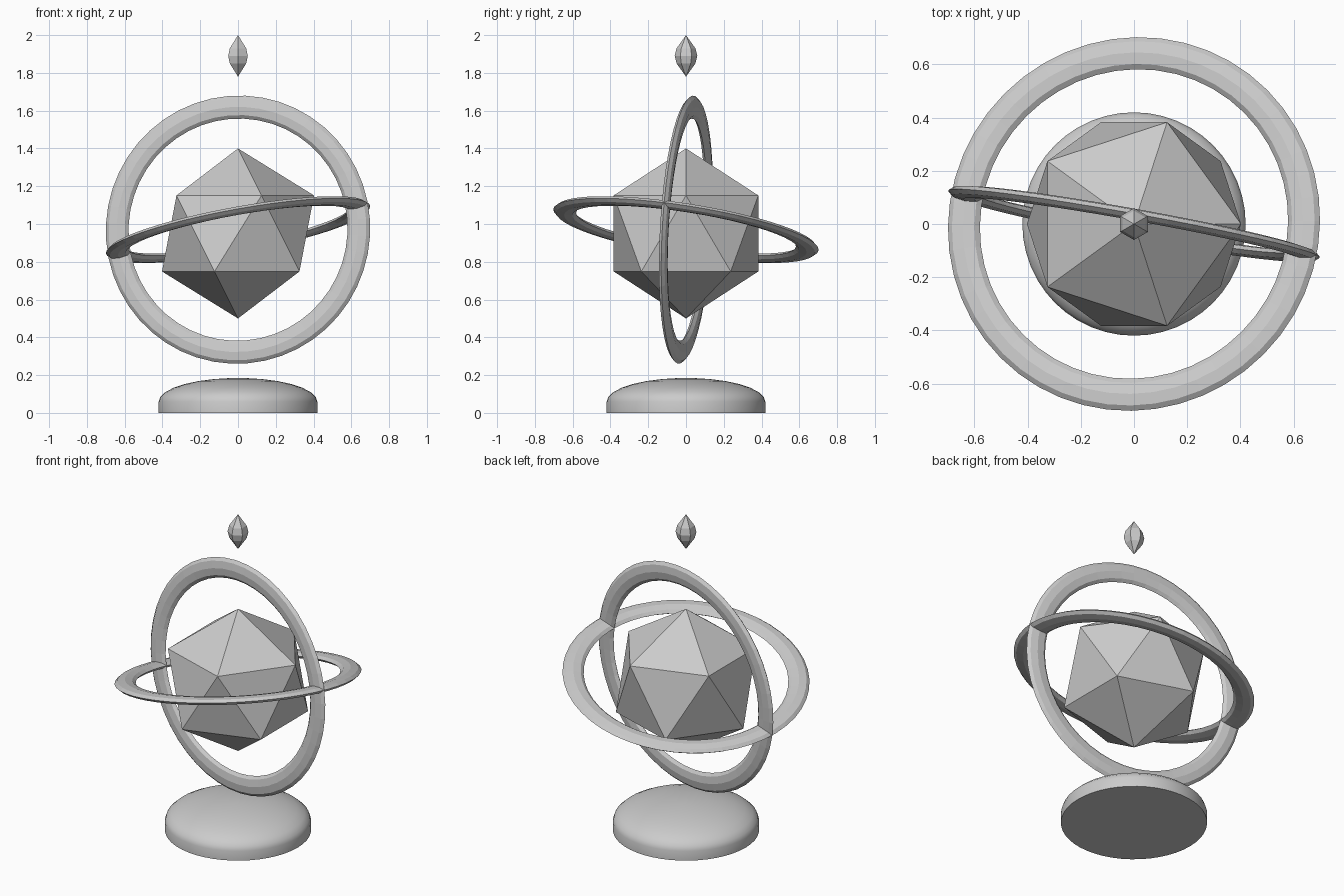
import bpy, bmesh, math
from mathutils import Vector, Matrix

if "Cube" in bpy.data.objects:
    bpy.data.objects.remove(bpy.data.objects["Cube"])


def finish(name, bm, smooth=None):
    """Turn a bmesh into a named object, optionally smooth shaded."""
    bmesh.ops.recalc_face_normals(bm, faces=bm.faces[:])
    mesh = bpy.data.meshes.new(name)
    bm.to_mesh(mesh)
    bm.free()
    obj = bpy.data.objects.new(name, mesh)
    bpy.context.collection.objects.link(obj)
    if smooth:
        bpy.ops.object.select_all(action='DESELECT')
        obj.select_set(True)
        bpy.context.view_layer.objects.active = obj
        bpy.ops.object.shade_smooth_by_angle(angle=math.radians(smooth))
    return obj


def lathe(profile, sides, turn=0.0, closed=False):
    """Revolve (radius, z) points about the z axis."""
    bm = bmesh.new()
    verts = [bm.verts.new((r, 0, z)) for r, z in profile]
    edges = [bm.edges.new(p) for p in zip(verts, verts[1:])]
    if closed:
        edges.append(bm.edges.new((verts[-1], verts[0])))
    bmesh.ops.spin(bm, geom=verts + edges, cent=(0, 0, 0), axis=(0, 0, 1),
                   angle=math.tau, steps=sides)
    bmesh.ops.remove_doubles(bm, verts=bm.verts[:], dist=1e-4)
    bmesh.ops.rotate(bm, verts=bm.verts[:], matrix=Matrix.Rotation(turn, 3, 'Z'))
    return bm


# Domed pedestal: short vertical wall, elliptical dome, tiny flat top
dome = [(0.42 * math.cos(a), 0.06 + 0.125 * math.sin(a))
        for a in (math.radians(12 * i) for i in range(8))]
finish("pedestal", lathe([(0, 0), (0.42, 0)] + dome + [(0, 0.185)], 48), 30)

# Faceted core
bm = bmesh.new()
bmesh.ops.create_icosphere(bm, subdivisions=1, radius=0.45)
bmesh.ops.translate(bm, verts=bm.verts[:], vec=(0, 0, 0.95))
finish("core", bm)

# Two flattened rings with eight-sided section, each tilted along its normal
section = [(0.65 + 0.061 * math.cos(i * math.tau / 8),
            0.022 * math.sin(i * math.tau / 8)) for i in range(8)]
for name, normal in (("level_ring", (-0.182, 0.157, 1)),
                     ("upright_ring", (0.18, 1, -0.055))):
    bm = lathe(section, 48, closed=True)
    tilt = Vector((0, 0, 1)).rotation_difference(Vector(normal).normalized())
    bm.transform(Matrix.Translation((0, 0, 0.97)) @ tilt.to_matrix().to_4x4())
    finish(name, bm)

# Small six-sided floating crystal
finish("crystal", lathe([(0, 1.78), (0.05, 1.85), (0.06, 1.89),
                         (0.05, 1.93), (0, 2.0)], 6, math.radians(30)))
